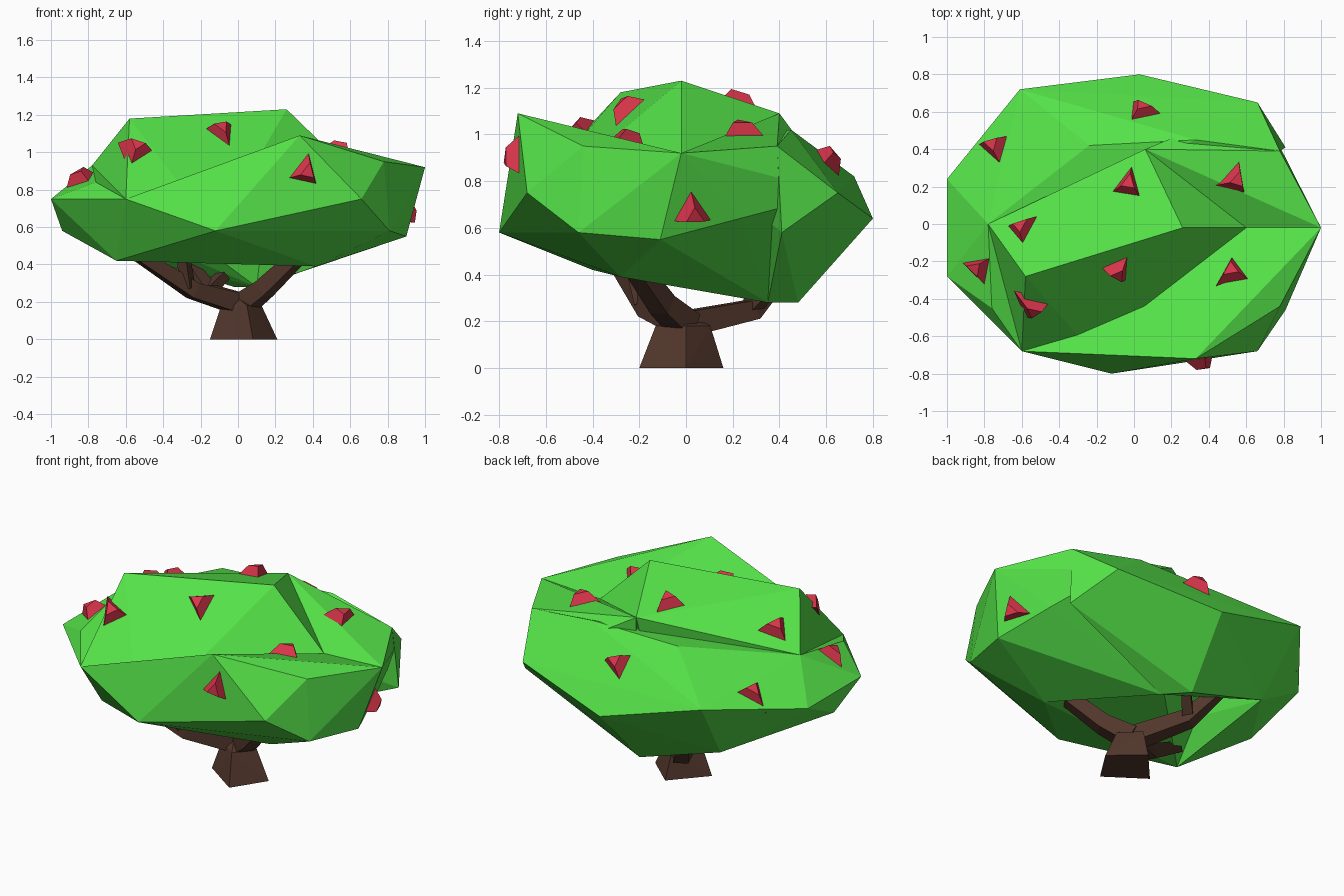
import bpy, bmesh, math
from mathutils import Vector, Matrix
from mathutils.bvhtree import BVHTree

if "Cube" in bpy.data.objects:
    bpy.data.objects.remove(bpy.data.objects["Cube"])


def material(name, rgb):
    m = bpy.data.materials.new(name)
    m.diffuse_color = (*rgb, 1)
    m.use_nodes = True
    m.node_tree.nodes["Principled BSDF"].inputs["Base Color"].default_value = m.diffuse_color
    return m


GREEN = material("leaf green", (0.09, 0.76, 0.065))
RED = material("fruit red", (0.70, 0.035, 0.07))
BROWN = material("bark brown", (0.085, 0.038, 0.025))


def finish(bm, name, mat):
    bmesh.ops.recalc_face_normals(bm, faces=bm.faces)
    me = bpy.data.meshes.new(name)
    bm.to_mesh(me)
    bm.free()
    me.materials.append(mat)
    ob = bpy.data.objects.new(name, me)
    bpy.context.collection.objects.link(ob)
    return ob


def add_hull(bm, pts):
    verts = [bm.verts.new(p) for p in pts]
    r = bmesh.ops.convex_hull(bm, input=verts)
    junk = {v for v in r["geom_interior"] + r["geom_unused"]
            if isinstance(v, bmesh.types.BMVert)}
    bmesh.ops.delete(bm, geom=list(junk), context="VERTS")


# Corners where neighbouring foliage clumps meet
front_low, front_left = (-.12, -.8, .58), (-.6, -.68, .75)
valley_left, valley_right = (-.78, 0, .93), (.6, -.02, .9)
ridge_back, shoulder = (.06, .4, 1.09), (.78, .39, .95)
tip_right, low_right = (1, -.02, .92), (.9, -.11, .55)
under_left, under_right = (-.65, -.4, .42), (.42, -.28, .39)
under_back, under_mid = (-.55, .45, .44), (.1, .35, .28)
back_left, back_right, left_edge = (-.61, .72, .82), (.66, .65, .75), (-1, .24, .75)

# Foliage clumps: faceted convex blobs that overlap
CLUMPS = {
    "top_foliage": [
        (.26, -.02, 1.23), (-.58, -.28, 1.18), front_low, front_left, valley_left,
        ridge_back, valley_right, under_left, under_right, (0, .25, .42)],
    "left_foliage": [
        (-1, -.28, .75), left_edge, (-.76, -.45, .84), valley_left, front_left,
        (-.94, -.1, .58), under_left, under_back, back_left],
    "front_foliage": [
        (.33, -.72, 1.09), front_left, (.66, -.68, .75), front_low,
        (.78, -.44, .95), tip_right, low_right, valley_right, (.81, -.46, .58),
        under_right],
    "right_foliage": [
        ridge_back, valley_right, shoulder, tip_right, low_right, (.8, .23, .64),
        back_right, under_right, under_mid],
    "back_foliage": [
        back_left, back_right, (.03, .8, .64), (-.24, .42, 1), (.33, .45, 1.02),
        shoulder, (.81, .41, .58), (-.02, .48, .28), under_mid, under_back,
        left_edge, valley_left],
}
trees = []
for name, pts in CLUMPS.items():
    bm = bmesh.new()
    add_hull(bm, pts)
    bmesh.ops.recalc_face_normals(bm, faces=bm.faces)
    trees.append(BVHTree.FromBMesh(bm))
    finish(bm, name, GREEN)


# Fruit: flat three-sided stubs set on the outermost leaf surface
def add_fruit(i, p, spin):
    p = Vector(p)
    d = (p - Vector((0, 0, .3))).normalized()
    start = p + d
    hits = [h for h in (t.ray_cast(start, -d) for t in trees) if h[0]]
    loc, n, _, _ = min(hits, key=lambda h: h[3])
    bm = bmesh.new()
    bmesh.ops.create_cone(bm, cap_ends=True, segments=3, radius1=.13, radius2=.05,
                          depth=.09)
    for v in bm.verts:
        if v.co.z > 0:
            v.co.x += .02
    rot = n.to_track_quat("Z", "Y").to_matrix().to_4x4()
    m = Matrix.Translation(loc + n * .01) @ rot @ Matrix.Rotation(spin, 4, "Z")
    bm.transform(m @ Matrix.Diagonal((.85, 1, 1, 1)))
    finish(bm, f"fruit_{i}", RED)


FRUIT = [(.04, .57, .84), (-.04, .22, 1.16), (-.08, -.24, 1.12), (.51, .23, .98),
         (.53, -.27, .97), (.34, -.7, .88), (-.56, -.45, 1.01), (-.62, -.02, 1.05),
         (-.85, -.25, .86), (-.76, .41, .85), (.92, .03, .69)]
for i, p in enumerate(FRUIT):
    add_fruit(i + 1, p, math.pi / 2 + i * .9)

# Trunk: flared four-sided stump
bm = bmesh.new()
foot = [(-.15, -.04), (.08, -.2), (.21, 0), (.03, .16)]
add_hull(bm, [(x, y, 0) for x, y in foot]
         + [(x * .6, y * .65, .18) for x, y in foot] + [(-.02, 0, .24)])
finish(bm, "trunk", BROWN)


# Branches: tapered four-sided limbs along a path
def limb(name, path, r0, r1):
    bm = bmesh.new()
    pts = [Vector(p) for p in path]
    rings = []
    for i, p in enumerate(pts):
        d = (pts[min(i + 1, len(pts) - 1)] - pts[max(i - 1, 0)]).normalized()
        q = d.to_track_quat("Z", "Y")
        r = r0 + (r1 - r0) * i / (len(pts) - 1)
        rings.append([bm.verts.new(p + q @ Vector((r * math.cos(a), r * math.sin(a), 0)))
                      for a in (math.pi / 4 + k * math.pi / 2 for k in range(4))])
    for a, b in zip(rings, rings[1:]):
        for k in range(4):
            bm.faces.new((a[k], a[k - 1], b[k - 1], b[k]))
    bm.faces.new(rings[0])
    bm.faces.new(rings[-1])
    finish(bm, name, BROWN)


limb("right_branch", [(.02, 0, .18), (.14, -.1, .27), (.36, -.25, .48)], .08, .05)
limb("left_branch", [(0, 0, .19), (-.24, -.16, .26), (-.56, -.3, .47)], .075, .045)
limb("left_twig", [(-.27, -.18, .28), (-.3, -.24, .5)], .045, .035)
limb("back_branch", [(0, 0, .19), (-.16, .28, .25), (-.28, .42, .42)], .075, .045)
limb("back_twig", [(-.17, .27, .25), (-.04, .4, .38)], .045, .035)
